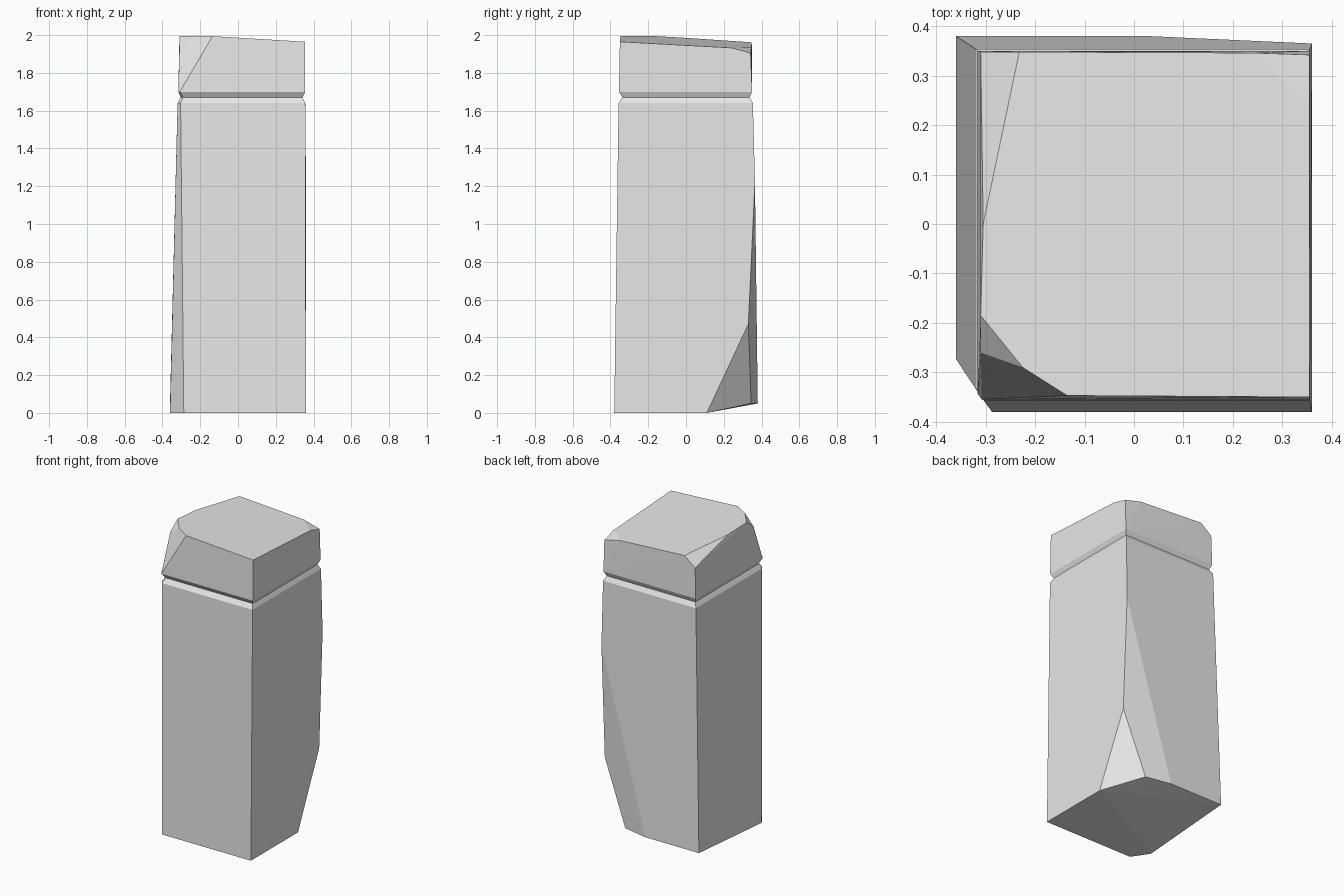
import bpy, bmesh

if "Cube" in bpy.data.objects:
    bpy.data.objects.remove(bpy.data.objects["Cube"], do_unlink=True)

stone = bpy.data.materials.new("pale grey stone")
stone.use_nodes = True
GREY = (0.8, 0.8, 0.8, 1)
stone.diffuse_color = GREY
stone.node_tree.nodes["Principled BSDF"].inputs["Base Color"].default_value = GREY


def ring(z, left, right, front, back, cut):
    """Rectangle with its front corner on the -x side clipped."""
    return [(left, front + cut * 1.45, z), (left + cut, front, z),
            (right, front, z), (right, back, z), (left, back, z)]


def on_top(x, y):
    """Point on the sloping top plane."""
    return (x, y, 1.965 + 0.06 * (0.355 - x) - 0.055 * (y + 0.35))


def add_hull(bm, points):
    verts = [bm.verts.new(p) for p in points]
    bmesh.ops.convex_hull(bm, input=verts)


neck = ring(1.67, -0.303, 0.342, -0.336, 0.336, 0.012)

# Shaft: tapered, with the back corner on the +x side chipped away
shaft = ring(1.64, -0.32, 0.356, -0.357, 0.354, 0.016) + [
    (-0.36, -0.273, 0), (-0.287, -0.38, 0), (0.36, -0.38, 0), (0.36, 0.11, 0),
    (0.20, 0.345, 0.05), (0.03, 0.38, 0.05), (-0.36, 0.38, 0.05),
    (0.36, 0.33, 0.47), (0.36, 0.365, 1.22)]

# Cap: sloping top with chipped corners
cap = ring(1.70, -0.316, 0.356, -0.355, 0.35, 0.008) + [
    on_top(*p) for p in [(0.355, -0.35), (0.355, 0.24), (0.24, 0.346), (-0.232, 0.348),
                         (-0.305, 0), (-0.31, -0.185), (-0.225, -0.29), (-0.135, -0.347)]]
cap += [(0.355, 0.342, 1.905), (-0.31, 0.348, 1.90), (-0.31, -0.26, 1.94)]

# Join both hulls at the groove, dropping the faces hidden inside
bm = bmesh.new()
add_hull(bm, neck + shaft)
add_hull(bm, neck + cap)
hidden = [f for f in bm.faces if all(abs(v.co.z - 1.67) < 1e-4 for v in f.verts)]
bmesh.ops.delete(bm, geom=hidden, context="FACES")
bmesh.ops.remove_doubles(bm, verts=bm.verts[:], dist=0.0005)
bmesh.ops.dissolve_limit(bm, angle_limit=0.012, verts=bm.verts[:], edges=bm.edges[:])
bmesh.ops.recalc_face_normals(bm, faces=bm.faces[:])

mesh = bpy.data.meshes.new("stone_pillar")
bm.to_mesh(mesh)
bm.free()
mesh.materials.append(stone)
pillar = bpy.data.objects.new("stone_pillar", mesh)
bpy.context.collection.objects.link(pillar)
